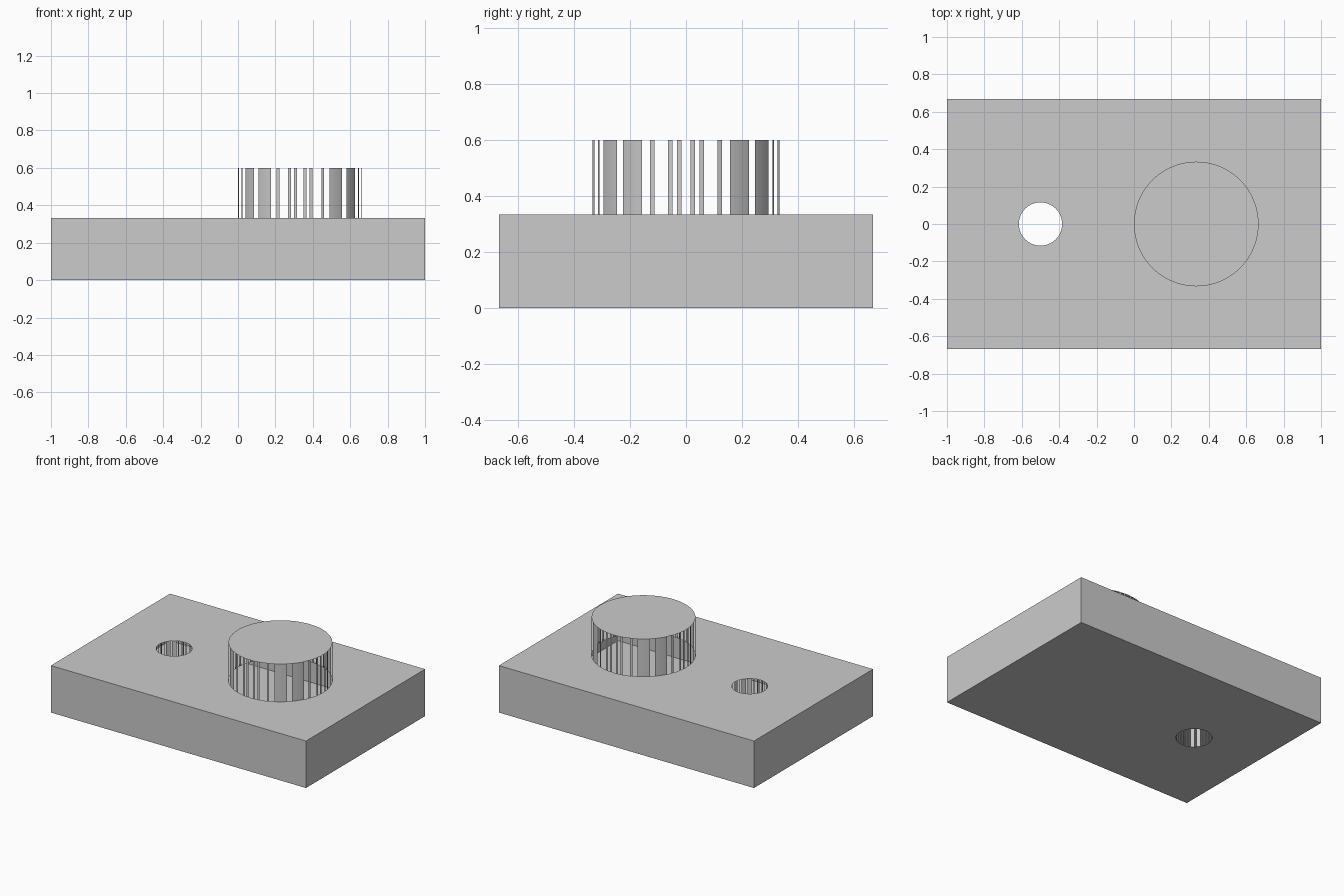
import bpy, bmesh, math

old = bpy.data.objects.get("Cube")
if old:
    bpy.data.objects.remove(old, do_unlink=True)

SEGMENTS = 128
HALF_X, HALF_Y, SLAB_TOP, BOSS_TOP = 1.0, 0.667, 0.333, 0.6
BOSS = (0.333, 0.0, 0.333)      # centre x, centre y, radius
HOLE = (-0.5, 0.0, 0.1155)

# Wall slats present in each quarter turn, mirrored about its middle
HALF_SLATS = {1, 3, 7, *range(10, 15)}
SLATS = HALF_SLATS | {31 - k for k in HALF_SLATS}

grey = bpy.data.materials.new("plain grey")
grey.use_nodes = True
colour = (0.6, 0.6, 0.6, 1)
grey.diffuse_color = colour
grey.node_tree.nodes["Principled BSDF"].inputs["Base Color"].default_value = colour


def finish(bm, name):
    mesh = bpy.data.meshes.new(name)
    bm.to_mesh(mesh)
    bm.free()
    mesh.materials.append(grey)
    obj = bpy.data.objects.new(name, mesh)
    bpy.context.collection.objects.link(obj)
    return obj


def ring(bm, circle, z):
    cx, cy, r = circle
    angles = [2 * math.pi * k / SEGMENTS for k in range(SEGMENTS)]
    return [bm.verts.new((cx + r * math.cos(a), cy + r * math.sin(a), z)) for a in angles]


def rectangle(bm, z):
    corners = ((-1, -1), (1, -1), (1, 1), (-1, 1))
    return [bm.verts.new((sx * HALF_X, sy * HALF_Y, z)) for sx, sy in corners]


def loop_edges(bm, verts):
    return [bm.edges.new((v, verts[i - 1])) for i, v in enumerate(verts)]


def fill_with_holes(bm, loops, up):
    """Fill the outer loop, leaving the inner loops open."""
    edges = [e for loop in loops for e in loop_edges(bm, loop)]
    result = bmesh.ops.triangle_fill(bm, edges=edges, use_beauty=True, normal=(0, 0, up))
    for face in result["geom"]:
        if isinstance(face, bmesh.types.BMFace):
            face.normal_update()
            if face.normal.z * up < 0:
                face.normal_flip()


def slatted_wall(bm, low, high, inward=False):
    """Join two rings by the slats only, leaving gaps between them."""
    for k in range(SEGMENTS):
        if k % (SEGMENTS // 4) in SLATS:
            n = (k + 1) % SEGMENTS
            quad = [low[k], low[n], high[n], high[k]]
            bm.faces.new(quad[::-1] if inward else quad)


# Slab, open beneath the boss and pierced by the hole
bm = bmesh.new()
bottom, top = rectangle(bm, 0), rectangle(bm, SLAB_TOP)
hole_low, hole_high = ring(bm, HOLE, 0), ring(bm, HOLE, SLAB_TOP)
fill_with_holes(bm, [bottom, hole_low], -1)
fill_with_holes(bm, [top, hole_high, ring(bm, BOSS, SLAB_TOP)], 1)
for i in range(4):
    j = (i + 1) % 4
    bm.faces.new((bottom[i], bottom[j], top[j], top[i]))
finish(bm, "slab")

# Slatted lining of the hole
bm = bmesh.new()
slatted_wall(bm, ring(bm, HOLE, 0), ring(bm, HOLE, SLAB_TOP), inward=True)
finish(bm, "hole_lining")

# Round boss: slatted wall under a closed disc
bm = bmesh.new()
boss_rim = ring(bm, BOSS, BOSS_TOP)
slatted_wall(bm, ring(bm, BOSS, SLAB_TOP), boss_rim)
bm.faces.new(boss_rim)
finish(bm, "round_boss")
